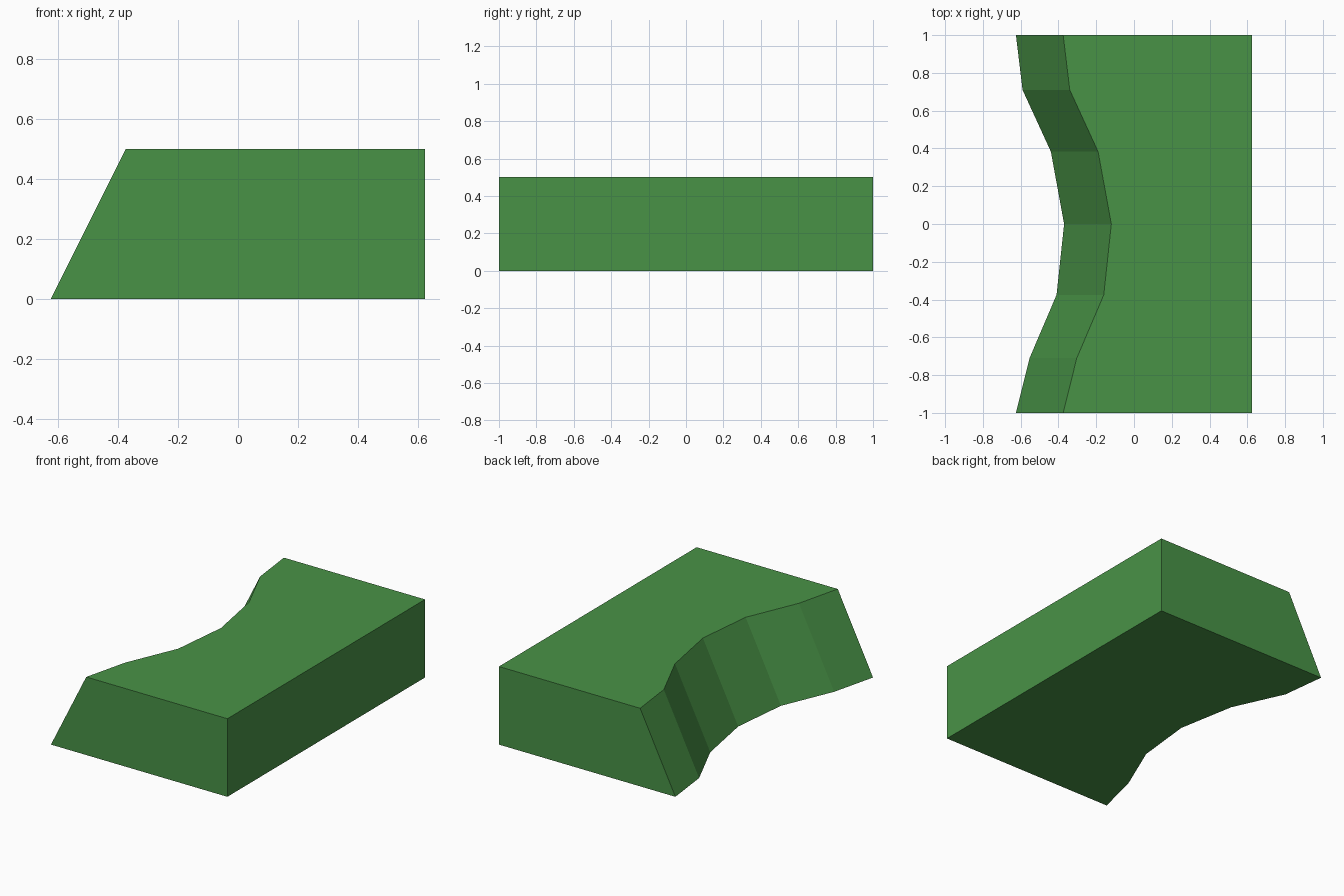
import bpy
import bmesh

cube = bpy.data.objects.get("Cube")
if cube:
    bpy.data.objects.remove(cube, do_unlink=True)

HEIGHT, LEAN, SIDE = 0.5, 0.25, 0.625

# Foot of the sloped bank, from front to back
bank = [(-0.625, -1), (-0.553, -0.71), (-0.41, -0.375), (-0.37, 0),
        (-0.44, 0.383), (-0.59, 0.71), (-0.625, 1)]

# Grass material
green = bpy.data.materials.new("grass green")
green.use_nodes = True
colour = (0.066, 0.29, 0.062, 1)
green.diffuse_color = colour
shader = next(n for n in green.node_tree.nodes if n.type == 'BSDF_PRINCIPLED')
shader.inputs["Base Color"].default_value = colour
shader.inputs["Roughness"].default_value = 0.9

# Ground block: foot outline and a top outline whose bank leans inward
bm = bmesh.new()


def ring(z, shift):
    outline = [(x + shift, y) for x, y in bank] + [(SIDE, 1), (SIDE, -1)]
    return [bm.verts.new((x, y, z)) for x, y in outline]


bottom, top = ring(0, 0), ring(HEIGHT, LEAN)
bm.faces.new(bottom)
bm.faces.new(top)
for i in range(len(bottom)):
    j = (i + 1) % len(bottom)
    bm.faces.new((bottom[i], bottom[j], top[j], top[i]))
bmesh.ops.recalc_face_normals(bm, faces=bm.faces)

mesh = bpy.data.meshes.new("river_bank")
bm.to_mesh(mesh)
bm.free()
mesh.materials.append(green)
block = bpy.data.objects.new("river_bank", mesh)
bpy.context.collection.objects.link(block)
